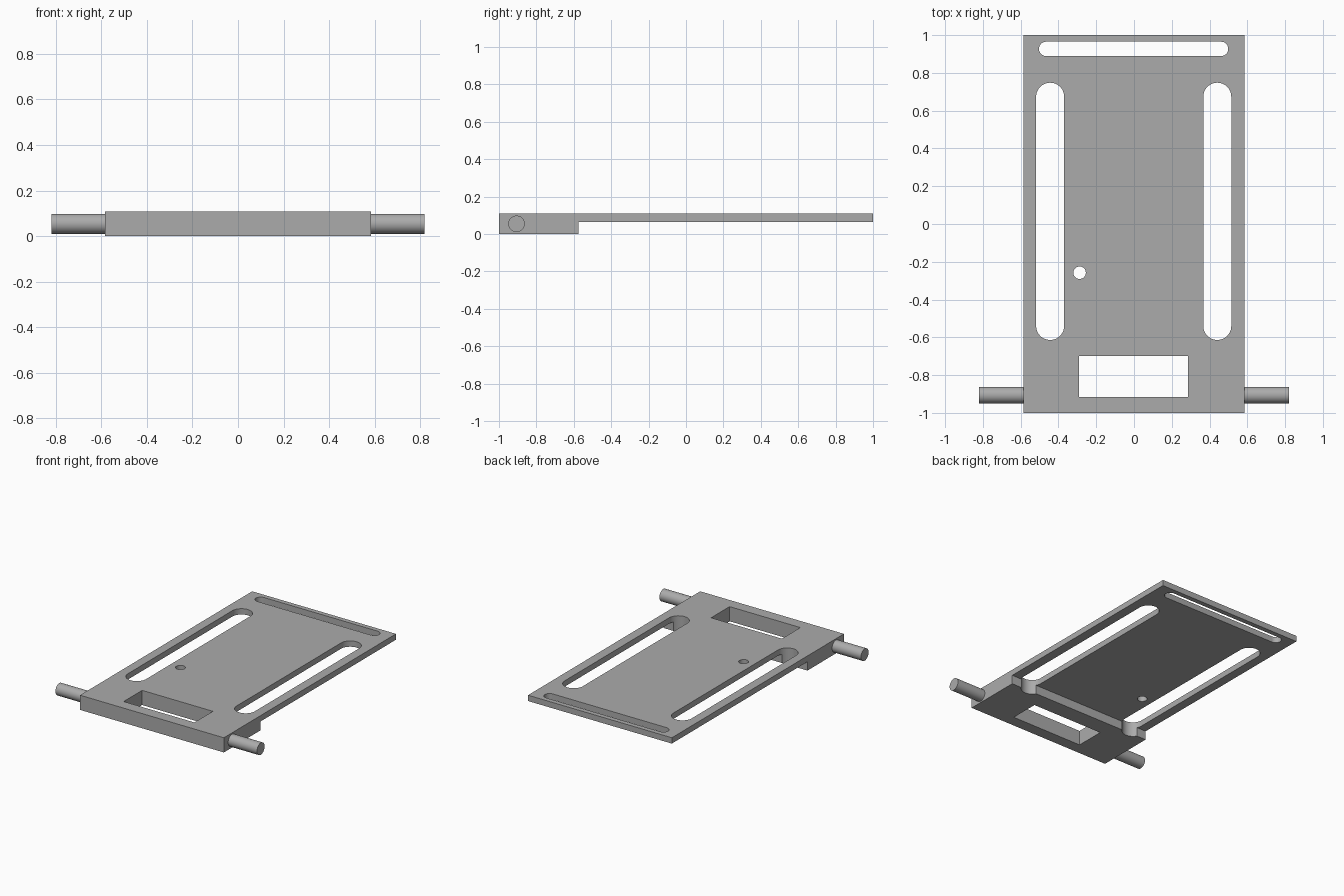
import bpy, bmesh, math
from mathutils import Vector

if "Cube" in bpy.data.objects:
    bpy.data.objects.remove(bpy.data.objects["Cube"], do_unlink=True)

grey = bpy.data.materials.new("plain grey")
grey.use_nodes = True
colour = (0.41, 0.41, 0.41, 1)
grey.diffuse_color = colour
grey.node_tree.nodes["Principled BSDF"].inputs["Base Color"].default_value = colour


def prism(name, points, direction):
    """Extrude a closed outline of 3D points along a direction."""
    bm = bmesh.new()
    face = bm.faces.new([bm.verts.new(p) for p in points])
    ext = bmesh.ops.extrude_face_region(bm, geom=[face])
    verts = [v for v in ext["geom"] if isinstance(v, bmesh.types.BMVert)]
    bmesh.ops.translate(bm, verts=verts, vec=Vector(direction))
    bmesh.ops.recalc_face_normals(bm, faces=bm.faces)
    mesh = bpy.data.meshes.new(name)
    bm.to_mesh(mesh)
    bm.free()
    obj = bpy.data.objects.new(name, mesh)
    bpy.context.collection.objects.link(obj)
    mesh.materials.append(grey)
    return obj


def slot_outline(cx, cy, half_x, half_y, steps=24):
    """Rounded slot; equal half sizes give a circle."""
    r = min(half_x, half_y)
    pts = []
    for q, (sx, sy) in enumerate([(1, 1), (-1, 1), (-1, -1), (1, -1)]):
        for i in range(steps // 2 + 1):
            a = math.pi / 2 * (q + i / (steps // 2))
            p = (cx + sx * (half_x - r) + r * math.cos(a),
                 cy + sy * (half_y - r) + r * math.sin(a), -0.1)
            if not pts or (Vector(p) - Vector(pts[-1])).length > 1e-5:
                pts.append(p)
    if (Vector(pts[0]) - Vector(pts[-1])).length < 1e-5:
        pts.pop()
    return pts


# Stepped plate: thick front block and thin tray behind
W, H, STEP_Y, STEP_Z = 0.585, 0.108, -0.576, 0.065
side = [(-1, 0), (STEP_Y, 0), (STEP_Y, STEP_Z), (1, STEP_Z), (1, H), (-1, H)]
plate = prism("plate", [(-W, y, z) for y, z in side], (2 * W, 0, 0))

# Openings: side slots, rear slot, small hole, front window
cutters = [
    prism("left_slot_cutter", slot_outline(0.441, 0.067, 0.074, 0.681), (0, 0, 0.4)),
    prism("right_slot_cutter", slot_outline(-0.444, 0.067, 0.074, 0.681), (0, 0, 0.4)),
    prism("rear_slot_cutter", slot_outline(-0.002, 0.927, 0.501, 0.038), (0, 0, 0.4)),
    prism("hole_cutter", slot_outline(-0.288, -0.258, 0.033, 0.033), (0, 0, 0.4)),
    prism("window_cutter", [(x, y, -0.1) for x, y in
          [(-0.29, -0.915), (0.286, -0.915), (0.286, -0.7), (-0.29, -0.7)]], (0, 0, 0.4)),
]
bpy.context.view_layer.objects.active = plate
for cutter in cutters:
    mod = plate.modifiers.new(cutter.name, "BOOLEAN")
    mod.operation, mod.solver, mod.object = "DIFFERENCE", "EXACT", cutter
    bpy.ops.object.modifier_apply(modifier=mod.name)
for cutter in cutters:
    bpy.data.objects.remove(cutter, do_unlink=True)

# Round pivot pins on both sides
PIN_Y, PIN_Z, PIN_R, PIN_END = -0.906, 0.054, 0.044, 0.82
pins = []
for name, s in (("left_pin", 1), ("right_pin", -1)):
    ring = [(s * (W - 0.01), PIN_Y + PIN_R * math.cos(a), PIN_Z + PIN_R * math.sin(a))
            for a in (math.tau * i / 48 for i in range(48))]
    pins.append(prism(name, ring, (s * (PIN_END - W + 0.01), 0, 0)))

# Smooth rounded walls, crisp edges
bpy.ops.object.select_all(action="DESELECT")
for obj in [plate] + pins:
    obj.select_set(True)
    bpy.context.view_layer.objects.active = obj
bpy.ops.object.shade_smooth_by_angle(angle=math.radians(30))
